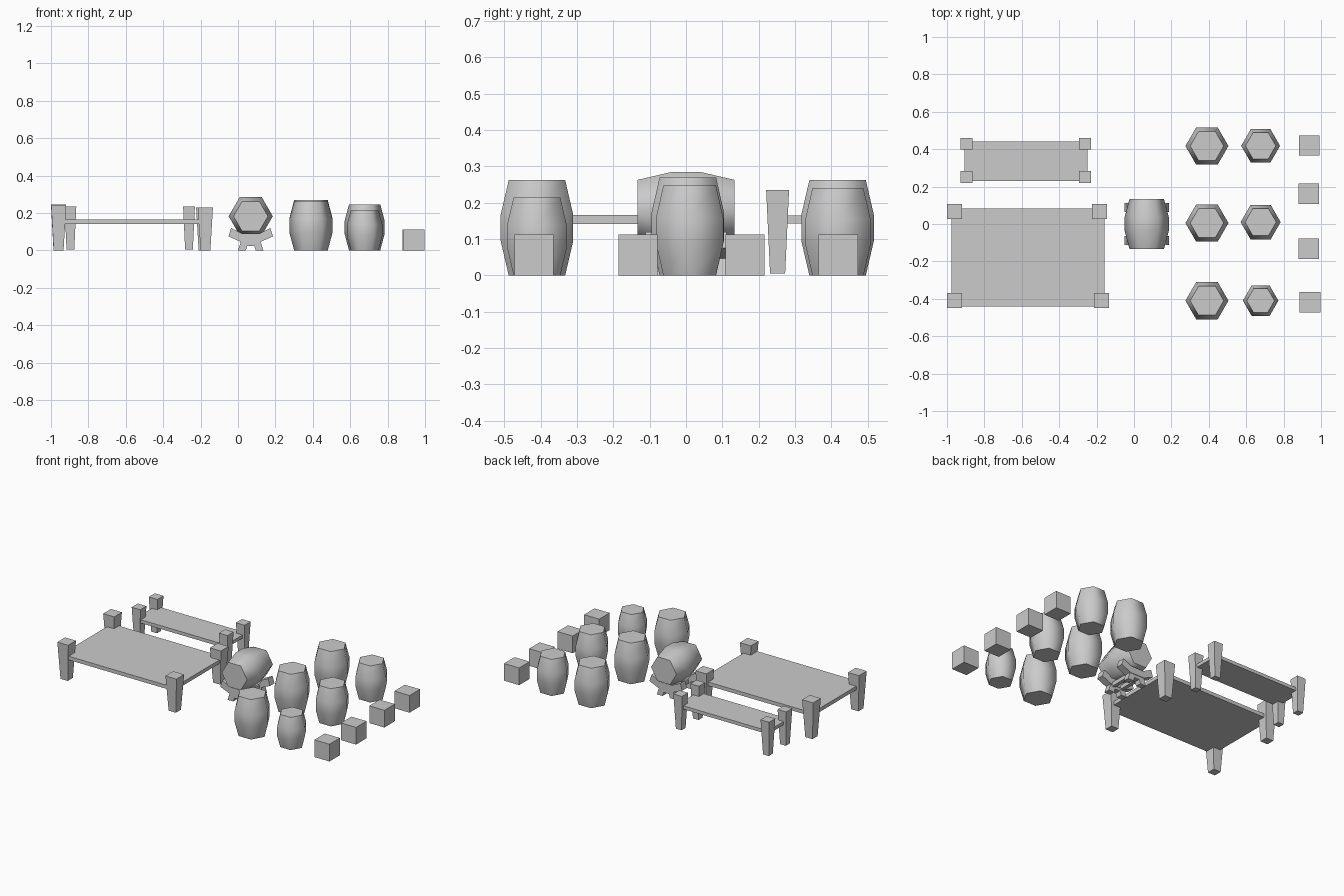
import bpy, bmesh, math
from mathutils import Matrix

old = bpy.data.objects.get("Cube")
if old:
    bpy.data.objects.remove(old, do_unlink=True)

GREY = (0.6, 0.6, 0.6, 1)
mat = bpy.data.materials.new("plain grey")
mat.use_nodes = True
mat.diffuse_color = GREY
mat.node_tree.nodes["Principled BSDF"].inputs["Base Color"].default_value = GREY


def finish(bm, name, loc=(0, 0, 0)):
    bmesh.ops.recalc_face_normals(bm, faces=bm.faces)
    me = bpy.data.meshes.new(name)
    bm.to_mesh(me)
    bm.free()
    me.materials.append(mat)
    ob = bpy.data.objects.new(name, me)
    ob.location = loc
    bpy.context.collection.objects.link(ob)
    return ob


def block(name, x, y, z, taper=1.0):
    """Box between (min, max) ranges; taper scales its bottom end."""
    bm = bmesh.new()
    bmesh.ops.create_cube(bm, size=1)
    for v in bm.verts:
        s = taper if v.co.z < 0 else 1
        v.co.x *= (x[1] - x[0]) * s
        v.co.y *= (y[1] - y[0]) * s
        v.co.z *= z[1] - z[0]
    return finish(bm, name, [(r[0] + r[1]) / 2 for r in (x, y, z)])


def leg(name, x, y, width, base, top):
    h = width / 2
    return block(name, (x - h, x + h), (y - h, y + h), (base, top), 0.66)


def barrel(name, loc, radius, height, lying=False):
    """Six-sided barrel with a straight belly and narrower ends."""
    bm = bmesh.new()
    rings = []
    for t, r in ((0, 0.78), (0.36, 1), (0.64, 1), (1, 0.78)):
        rings.append([bm.verts.new((radius * r * math.cos(i * math.pi / 3),
                                    radius * r * math.sin(i * math.pi / 3),
                                    height * (t - (0.5 if lying else 0)))) for i in range(6)])
    for a, b in zip(rings, rings[1:]):
        for i in range(6):
            j = (i + 1) % 6
            bm.faces.new((a[i], a[j], b[j], b[i]))
    bm.faces.new(rings[0])
    bm.faces.new(rings[-1])
    if lying:
        bm.transform(Matrix.Rotation(math.pi / 2, 4, "X"))
    ob = finish(bm, name, loc)
    bpy.ops.object.select_all(action="DESELECT")
    ob.select_set(True)
    bpy.context.view_layer.objects.active = ob
    bpy.ops.object.shade_smooth_by_angle(angle=math.radians(65))
    return ob


def extrude_profile(name, points, x, y0, y1):
    """Front outline, offset by x, extruded along y."""
    bm = bmesh.new()
    face = bm.faces.new([bm.verts.new((x + px, y0, pz)) for px, pz in points])
    out = bmesh.ops.extrude_face_region(bm, geom=[face])
    for v in out["geom"]:
        if isinstance(v, bmesh.types.BMVert):
            v.co.y = y1
    return finish(bm, name)


# Table
block("table_top", (-0.976, -0.158), (-0.44, 0.083), (0.142, 0.166))
for name, x, y, top in (("front_right", -0.959, -0.41, 0.243), ("front_left", -0.174, -0.408, 0.23),
                        ("back_right", -0.96, 0.068, 0.247), ("back_left", -0.184, 0.068, 0.23)):
    leg("table_leg_" + name, x, y, 0.08, 0, top)

# Bench
block("bench_seat", (-0.906, -0.249), (0.23, 0.441), (0.143, 0.165))
for side, x in (("right", -0.896), ("left", -0.262)):
    for end, y in (("front", 0.252), ("back", 0.429)):
        leg(f"bench_leg_{end}_{side}", x, y, 0.063, 0.006, 0.235)

# Standing barrels
for i, (y, h) in enumerate(((-0.41, 0.262), (0.005, 0.27), (0.417, 0.262))):
    barrel(f"large_barrel_{i + 1}", (0.39, y, 0), 0.115, h)
for i, (y, r, h) in enumerate(((-0.41, 0.095, 0.215), (0.01, 0.107, 0.247), (0.418, 0.104, 0.24))):
    barrel(f"small_barrel_{i + 1}", (0.677, y, 0), r, h)

# Lying barrel on its stand
CX = 0.068
barrel("lying_barrel", (CX, 0, 0.183), 0.118, 0.268, lying=True)
half_cradle = [(0.05, 0.045), (0.119, 0.075), (0.105, 0.12), (0.045, 0.09)]
half_foot = [(0.018, 0.025), (0.027, 0), (0.068, 0), (0.052, 0.05)]
mirror = lambda pts: [(-x, z) for x, z in reversed(pts)]
for end, y in (("front", -0.088), ("back", 0.088)):
    extrude_profile("cradle_" + end, half_cradle + mirror(half_cradle), CX, y - 0.024, y + 0.024)
    extrude_profile("stand_foot_" + end, half_foot + mirror(half_foot), CX, y - 0.02, y + 0.02)
for side, s in (("right", -1), ("left", 1)):
    x = CX + s * 0.03
    block("stand_rail_" + side, (x - 0.012, x + 0.012), (-0.08, 0.08), (0.035, 0.06))

# Small crates
for i, (x, y) in enumerate(((0.941, -0.418), (0.934, -0.132), (0.934, 0.162), (0.937, 0.419))):
    block(f"crate_{i + 1}", (x - 0.055, x + 0.055), (y - 0.054, y + 0.054), (0, 0.113))
